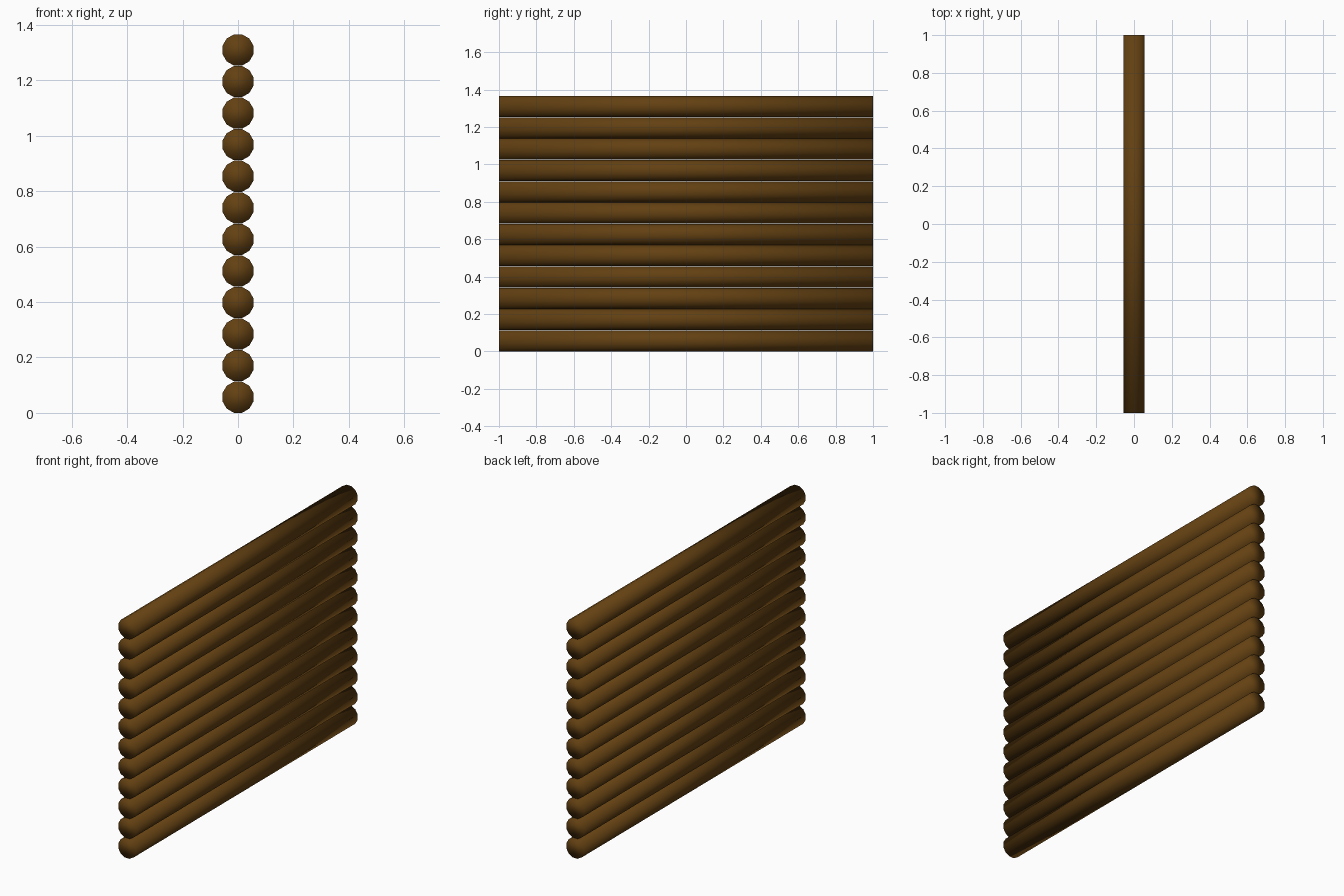
import bpy, math

if "Cube" in bpy.data.objects:
    bpy.data.objects.remove(bpy.data.objects["Cube"])

COUNT, SIDES, RADIUS, PITCH = 12, 12, 0.058, 0.1139

wood = bpy.data.materials.new("dark brown wood")
wood.diffuse_color = (0.125, 0.052, 0.006, 1)
wood.use_nodes = True
wood.node_tree.nodes["Principled BSDF"].inputs["Base Color"].default_value = wood.diffuse_color


def add_log(i):
    """One horizontal log along y, smooth shaded right over its ends."""
    bpy.ops.mesh.primitive_cylinder_add(
        vertices=SIDES, radius=RADIUS, depth=2,
        location=(0, 0, 0.0565 + i * PITCH), rotation=(math.pi / 2, 0, 0))
    log = bpy.context.object
    log.name = f"wall_log_{i + 1}"
    # turn the profile so a flat rests on the log below
    log.rotation_euler = (math.pi / 2, math.radians(180 / SIDES), 0)
    log.data.materials.append(wood)
    bpy.ops.object.shade_smooth()


# stacked log wall
for i in range(COUNT):
    add_log(i)
